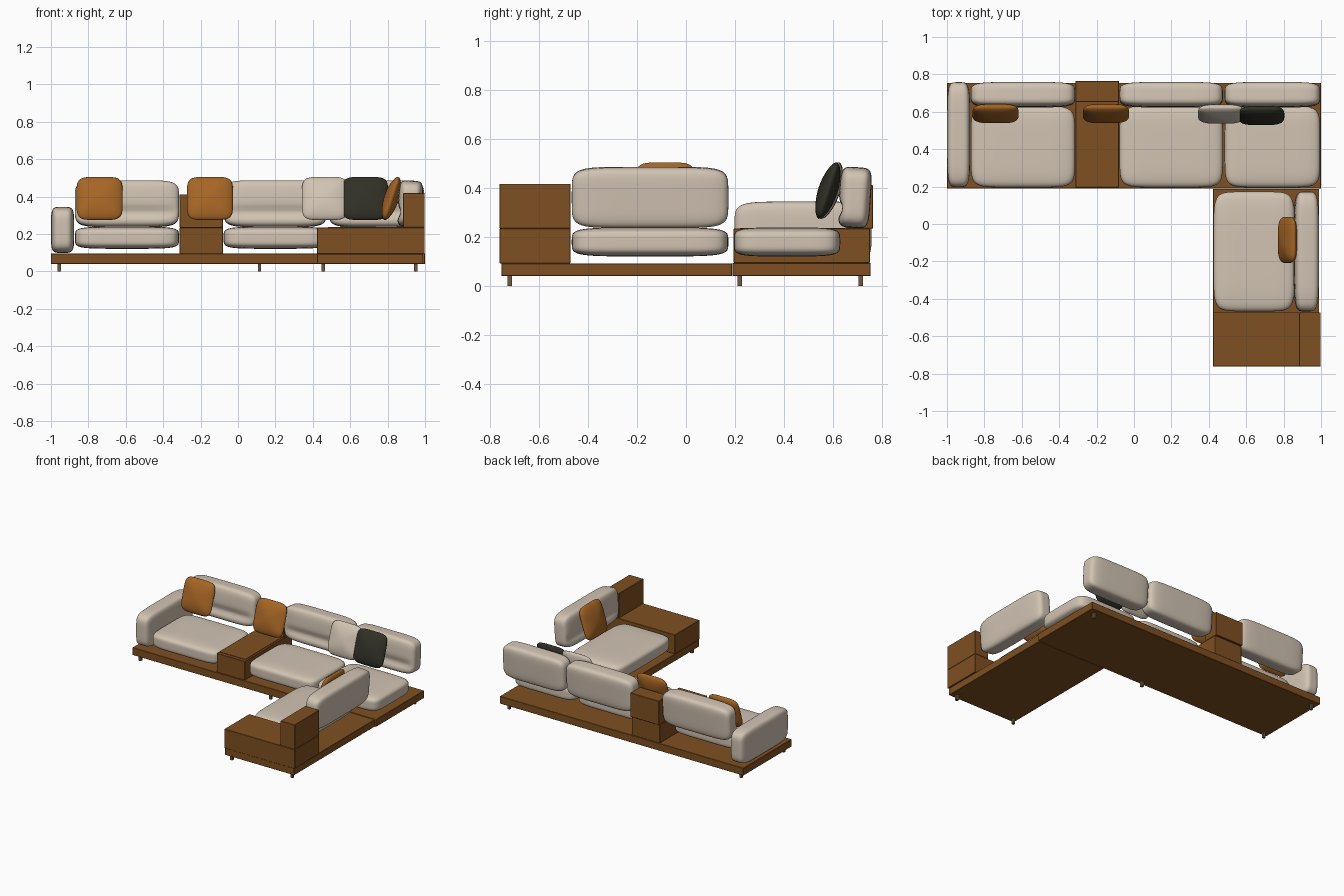
import bpy, bmesh, math
from mathutils import Matrix, Vector

if "Cube" in bpy.data.objects:
    bpy.data.objects.remove(bpy.data.objects["Cube"])


def material(name, rgb):
    m = bpy.data.materials.new(name)
    m.diffuse_color = (*rgb, 1)
    m.use_nodes = True
    m.node_tree.nodes["Principled BSDF"].inputs["Base Color"].default_value = m.diffuse_color
    return m


WOOD = material("walnut wood", (0.21, 0.08, 0.015))
BEIGE = material("beige fabric", (0.64, 0.55, 0.45))
TAN = material("caramel fabric", (0.38, 0.13, 0.018))
DARK = material("charcoal fabric", (0.03, 0.03, 0.019))
METAL = material("bronze metal", (0.16, 0.10, 0.05))


def finish(name, bm, mat, smooth=False):
    me = bpy.data.meshes.new(name)
    bmesh.ops.recalc_face_normals(bm, faces=bm.faces)
    for f in bm.faces:
        f.smooth = smooth
    bm.to_mesh(me)
    bm.free()
    me.materials.append(mat)
    ob = bpy.data.objects.new(name, me)
    bpy.context.collection.objects.link(ob)
    return ob


def box(name, x, y, z, mat, bevel=0.002):
    bm = bmesh.new()
    bmesh.ops.create_cube(bm, size=1)
    for v in bm.verts:
        v.co = Vector([(r[0] + r[1]) / 2 + c * (r[1] - r[0]) for c, r in zip(v.co, (x, y, z))])
    if bevel:
        bmesh.ops.bevel(bm, geom=bm.edges[:], offset=bevel, segments=1, affect='EDGES')
    return finish(name, bm, mat)


def cushion(name, center, size, mat, thin, p=7, q=5, groove=0, tilt=0, turn=0, n=20):
    """Rounded cushion: p shapes the outline, q the rim, thin is the thickness axis."""
    bm = bmesh.new()
    g = [math.sin((2 * i / n - 1) * math.pi / 2) for i in range(n + 1)]
    half = [s / 2 for s in size]
    others = [a for a in range(3) if a != thin]
    for axis in range(3):
        for side in (-1, 1):
            grid = []
            for a in g:
                row = []
                for b in g:
                    u = [0, 0, 0]
                    u[axis], u[(axis + 1) % 3], u[(axis + 2) % 3] = side, a, b
                    plan = sum(abs(u[o]) ** p for o in others) ** (1 / p)
                    norm = (plan ** q + abs(u[thin]) ** q) ** (1 / q)
                    c = [u[k] / norm for k in range(3)]
                    co = Vector([c[k] * half[k] for k in range(3)])
                    # soft horizontal fold across the front face
                    if groove and c[1] < 0:
                        fade = max(0, 1 - abs(c[0]) ** 6)
                        co.y += groove * -c[1] * fade * math.exp(-((c[2] + 0.4) / 0.22) ** 2)
                    row.append(bm.verts.new(co))
                grid.append(row)
            for i in range(n):
                for j in range(n):
                    bm.faces.new((grid[i][j], grid[i + 1][j], grid[i + 1][j + 1], grid[i][j + 1]))
    bmesh.ops.remove_doubles(bm, verts=bm.verts[:], dist=1e-5)
    rot = Matrix.Rotation(math.radians(turn), 4, 'Z') @ Matrix.Rotation(math.radians(tilt), 4, 'X')
    bm.transform(Matrix.Translation(center) @ rot)
    return finish(name, bm, mat, True)


# L-shaped platform
box("long_platform", (-1, 1), (0.19, 0.755), (0.04, 0.095), WOOD)
box("side_platform", (0.422, 0.99), (-0.755, 0.188), (0.04, 0.093), WOOD)

# short legs
for i, (x, y) in enumerate([(-0.955, 0.22), (-0.955, 0.715), (0.115, 0.22),
                            (0.95, 0.715), (0.455, -0.72), (0.95, -0.72)]):
    box(f"leg_{i + 1}", (x - 0.009, x + 0.009), (y - 0.009, y + 0.009), (0, 0.041), METAL, 0)

# middle table with upright back
box("middle_table", (-0.312, -0.08), (0.195, 0.752), (0.095, 0.235), WOOD)
box("middle_table_top", (-0.306, -0.095), (0.22, 0.65), (0.234, 0.238), WOOD, 0)
box("middle_table_back", (-0.312, -0.08), (0.652, 0.765), (0.235, 0.412), WOOD)

# end table with upright side
box("end_table", (0.422, 0.998), (-0.762, -0.472), (0.093, 0.235), WOOD)
box("end_table_side", (0.882, 0.998), (-0.762, -0.472), (0.235, 0.418), WOOD)

# seats and back cushions of the long run
for i, (x0, x1) in enumerate([(-0.872, -0.315), (-0.077, 0.475), (0.485, 0.995)]):
    xc, w = (x0 + x1) / 2, x1 - x0
    cushion(f"seat_{i + 1}", (xc, 0.413, 0.18), (w, 0.435, 0.118), BEIGE, 2)
    cushion(f"back_cushion_{i + 1}", (xc, 0.69, 0.362), (w, 0.13, 0.248), BEIGE, 1,
            p=6, groove=0.018, tilt=-4)

# side seat and its back
cushion("side_seat", (0.642, -0.147, 0.18), (0.435, 0.64, 0.118), BEIGE, 2)
cushion("side_back_cushion", (0.92, -0.147, 0.362), (0.64, 0.13, 0.248), BEIGE, 1,
        p=6, groove=0.018, tilt=-4, turn=-90)

# arm cushion
cushion("arm_cushion", (-0.938, 0.478, 0.222), (0.124, 0.56, 0.246), BEIGE, 0, p=6)

# loose pillows leaning on the backs
for i, (x, y, mat, turn) in enumerate([(-0.74, 0.59, TAN, 0), (-0.15, 0.59, TAN, 0),
                                       (0.465, 0.588, BEIGE, 0), (0.68, 0.58, DARK, 0),
                                       (0.82, -0.085, TAN, -90)]):
    cushion(f"pillow_{i + 1}", (x, y, 0.39), (0.247, 0.08, 0.242), mat, 1,
            p=5, q=1.8, tilt=-18, turn=turn)
